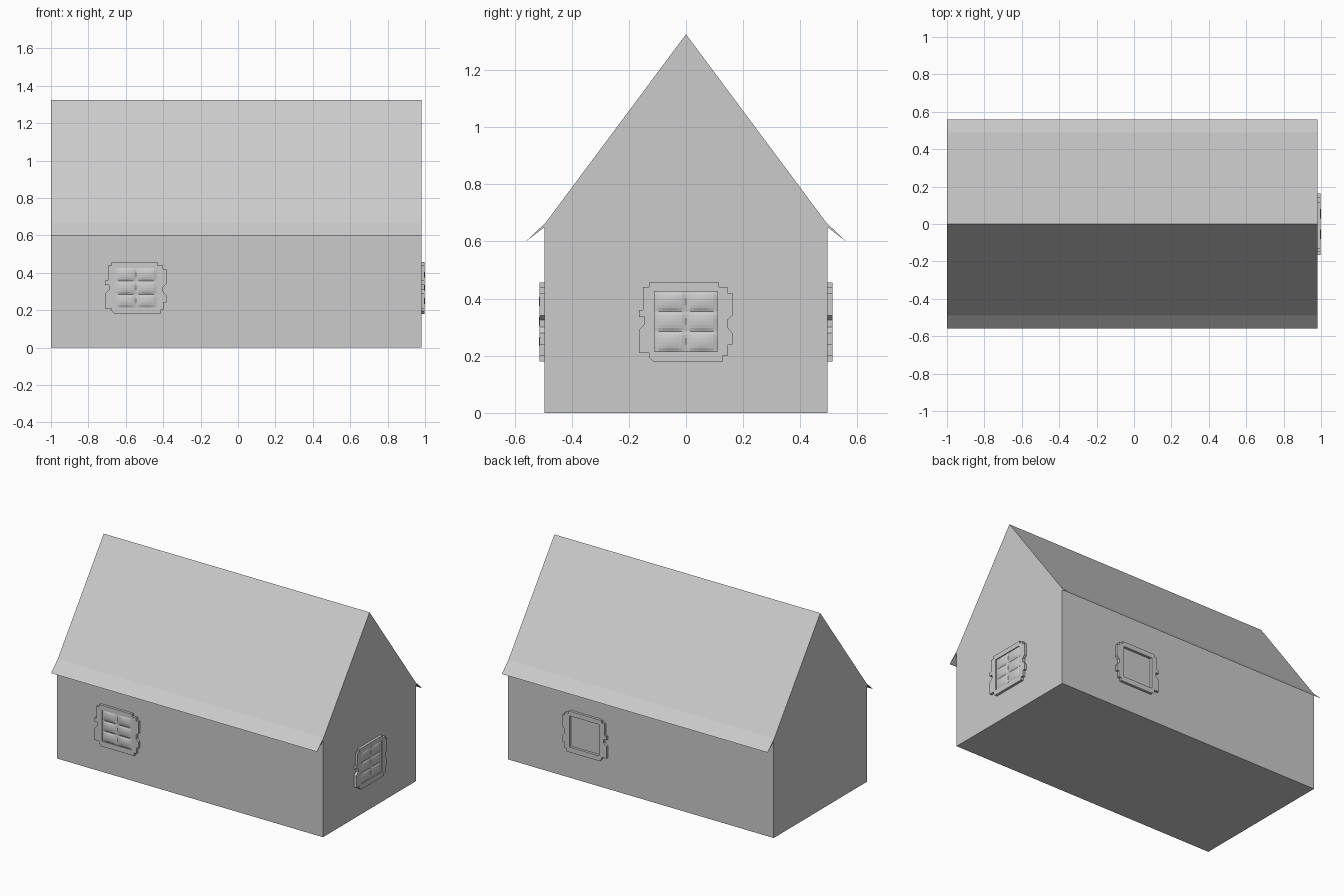
import bpy, bmesh, math
from mathutils import Vector

if "Cube" in bpy.data.objects:
    bpy.data.objects.remove(bpy.data.objects["Cube"])


def finish(name, bm):
    bmesh.ops.recalc_face_normals(bm, faces=bm.faces)
    mesh = bpy.data.meshes.new(name)
    bm.to_mesh(mesh)
    bm.free()
    ob = bpy.data.objects.new(name, mesh)
    bpy.context.collection.objects.link(ob)
    return ob


def extrude(bm, vec):
    res = bmesh.ops.extrude_face_region(bm, geom=bm.faces[:])
    verts = [g for g in res["geom"] if isinstance(g, bmesh.types.BMVert)]
    bmesh.ops.translate(bm, verts=verts, vec=vec)


# House: half profile (y, z) mirrored about the ridge, with thin flared eaves
half = [(0.495, 0), (0.495, 0.65), (0.56, 0.6), (0.49, 0.667)]
profile = half + [(0, 1.325)] + [(-y, z) for y, z in reversed(half)]
bm = bmesh.new()
bm.faces.new([bm.verts.new((-1, y, z)) for y, z in profile])
extrude(bm, (1.98, 0, 0))
finish("house_body_and_roof", bm)

# Irregular stone outline of the window surround, (across, z)
outline = [(-.13, .457), (-.13, .44), (-.15, .44), (-.15, .36), (-.165, .36),
           (-.165, .335), (-.145, .335), (-.145, .31), (-.165, .29),
           (-.165, .21), (-.13, .21), (-.13, .195), (-.115, .18), (.13, .18),
           (.13, .2), (.147, .2), (.147, .24), (.162, .24), (.162, .28),
           (.145, .3), (.145, .325), (.162, .34), (.162, .42), (.145, .42),
           (.145, .44), (.115, .44), (.115, .457)]
W, Z0, Z1 = 0.11, 0.215, 0.425
opening = [(-W, Z0), (W, Z0), (W, Z1), (-W, Z1)]


def window(name, origin, across, out, panes=True):
    origin, across, out = Vector(origin), Vector(across), Vector(out)

    def place(u, z, d):
        return origin + across * u + Vector((0, 0, z)) + out * d

    # Surround
    bm = bmesh.new()
    for loop in (outline, opening):
        vs = [bm.verts.new(place(u, z, -0.005)) for u, z in loop]
        for a, b in zip(vs, vs[1:] + vs[:1]):
            bm.edges.new((a, b))
    bmesh.ops.triangle_fill(bm, edges=bm.edges[:], use_beauty=True, normal=out)
    extrude(bm, out * 0.022)
    finish(name + "_surround", bm)
    if not panes:
        return
    # Two by three bulging panes
    bm = bmesh.new()
    nu, nz = 16, 18
    rows = []
    for j in range(nz + 1):
        row = []
        for i in range(nu + 1):
            s, t = i / nu, j / nz
            bulge = abs(math.sin(2 * math.pi * s) * math.sin(3 * math.pi * t)) ** 0.6
            row.append(bm.verts.new(place(-W + 2 * W * s, Z0 + (Z1 - Z0) * t,
                                          0.011 + 0.009 * bulge)))
        rows.append(row)
    for j in range(nz):
        for i in range(nu):
            bm.faces.new((rows[j][i], rows[j][i + 1],
                          rows[j + 1][i + 1], rows[j + 1][i]))
    extrude(bm, out * -0.012)
    finish(name + "_panes", bm)


window("front_window", (-0.545, -0.495, 0), (1, 0, 0), (0, -1, 0))
window("side_window", (0.98, 0, 0), (0, 1, 0), (1, 0, 0))
window("back_window", (0.4, 0.495, 0), (1, 0, 0), (0, 1, 0), panes=False)
